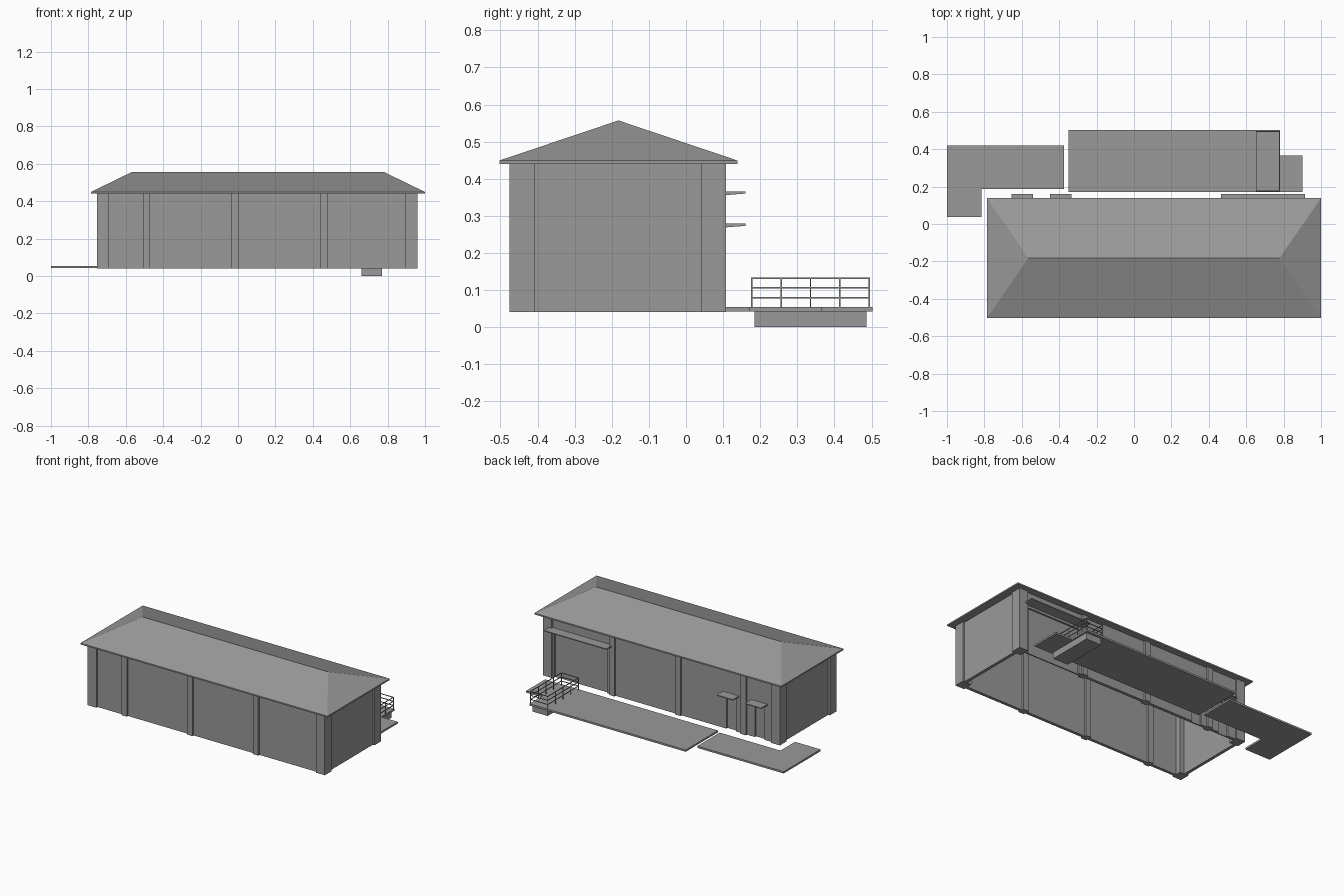
import bpy, bmesh
from mathutils import Vector

cube = bpy.data.objects.get("Cube")
if cube:
    bpy.data.objects.remove(cube)

grey = bpy.data.materials.new("warm_grey")
grey.use_nodes = True
tone = (0.32, 0.32, 0.32, 1)
grey.diffuse_color = tone
grey.node_tree.nodes["Principled BSDF"].inputs["Base Color"].default_value = tone


def finish(name, bm):
    bmesh.ops.recalc_face_normals(bm, faces=bm.faces)
    mesh = bpy.data.meshes.new(name)
    bm.to_mesh(mesh)
    bm.free()
    mesh.materials.append(grey)
    obj = bpy.data.objects.new(name, mesh)
    bpy.context.collection.objects.link(obj)
    return obj


def add_box(bm, xs, ys, zs):
    verts = bmesh.ops.create_cube(bm, size=1)["verts"]
    for v in verts:
        v.co = Vector([(r[0] + r[1]) / 2 + c * (r[1] - r[0])
                       for r, c in zip((xs, ys, zs), v.co)])
    return verts


def box(name, xs, ys, zs):
    bm = bmesh.new()
    add_box(bm, xs, ys, zs)
    return finish(name, bm)


def prism(name, outline, zs):
    bm = bmesh.new()
    face = bm.faces.new([bm.verts.new((x, y, zs[0])) for x, y in outline])
    top = bmesh.ops.extrude_face_region(bm, geom=[face])["geom"]
    bmesh.ops.translate(bm, vec=(0, 0, zs[1] - zs[0]),
                        verts=[g for g in top if isinstance(g, bmesh.types.BMVert)])
    return finish(name, bm)


X0, X1, Y0, Y1 = -0.755, 0.96, -0.475, 0.108
BASE, TOP = 0.041, 0.44
INSET, THICK = 0.012, 0.02
HEIGHT = (BASE, TOP)

# Plain walls, open underneath
box("front_wall", (X0 + 0.03, X1 - 0.03), (Y0 + INSET, Y0 + INSET + THICK), HEIGHT)
box("left_wall", (X1 - INSET - THICK, X1 - INSET), (Y0 + 0.03, Y1 - 0.03), HEIGHT)
box("right_wall", (X0 + INSET, X0 + INSET + THICK), (Y0 + 0.03, Y1 - 0.03), HEIGHT)

# Back wall pieces around recessed doors
back = Y1 - INSET
doors = [("side_door", -0.635, -0.565, 0.255), ("middle_door", -0.43, -0.36, 0.255),
         ("loading_door", 0.50, 0.885, 0.34)]
bm = bmesh.new()
start = X0 + 0.03
for name, a, b, head in doors:
    add_box(bm, (start, a), (back - THICK, back), HEIGHT)
    add_box(bm, (a, b), (back - THICK, back), (head, TOP))
    box(name, (a, b), (back - THICK, back - 0.012), (BASE, head))
    start = b
add_box(bm, (start, X1 - 0.03), (back - THICK, back), HEIGHT)
finish("back_wall", bm)

# Corner posts and wall pilasters
for side, ys in (("front", (Y0, Y0 + 0.068)), ("back", (Y1 - 0.068, Y1))):
    box(side + "_right_corner_post", (X0, X0 + 0.064), ys, HEIGHT)
    box(side + "_left_corner_post", (X1 - 0.064, X1), ys, HEIGHT)
for i, x in enumerate((-0.49, -0.016, 0.46)):
    for side, ys in (("front", (Y0, Y0 + 0.045)), ("back", (Y1 - 0.045, Y1))):
        box(f"{side}_pilaster_{i + 1}", (x - 0.019, x + 0.019), ys, HEIGHT)

# Hip roof with a thin eave slab
EX, EY = (-0.787, 1.0), (-0.503, 0.139)
box("eave_slab", EX, EY, (TOP, 0.449))
bm = bmesh.new()
for v in add_box(bm, EX, EY, (0.449, 0.557)):
    if v.co.z > 0.5:
        v.co.y = -0.182
        v.co.x = -0.565 if v.co.x < 0 else 0.778
bmesh.ops.remove_doubles(bm, verts=bm.verts, dist=0.001)
finish("hip_roof", bm)

# Door canopies, thinner at the outer edge
for name, xs, z in (("side_canopy", (-0.655, -0.54), 0.279),
                    ("middle_canopy", (-0.45, -0.335), 0.279),
                    ("loading_canopy", (0.465, 0.915), 0.366)):
    bm = bmesh.new()
    for v in add_box(bm, xs, (back, 0.16), (z - 0.011, z)):
        if v.co.y > 0.15 and v.co.z < z - 0.005:
            v.co.z += 0.005
    finish(name, bm)

# Ground slabs
SLAB = (0.042, 0.054)
box("loading_dock", (-0.35, 0.78), (0.17, 0.503), SLAB)
box("dock_landing", (0.78, 0.90), (0.17, 0.365), SLAB)
box("dock_footing", (0.66, 0.77), (0.185, 0.487), (0, 0.042))
prism("entrance_slab", [(-1, 0.038), (-0.815, 0.038), (-0.815, 0.188),
                        (-0.375, 0.188), (-0.375, 0.419), (-1, 0.419)], SLAB)

# Railing: posts and three rails around the dock end
R = 0.002
RX, RY = (0.654, 0.778), (0.177, 0.494)
bm = bmesh.new()
for x in RX:
    for i in range(5):
        y = RY[0] + (RY[1] - RY[0]) * i / 4
        add_box(bm, (x - R, x + R), (y - R, y + R), (SLAB[1], 0.132))
for z in (0.079, 0.106, 0.132):
    for x in RX:
        add_box(bm, (x - R, x + R), RY, (z - R, z + R))
    for y in RY:
        add_box(bm, RX, (y - R, y + R), (z - R, z + R))
finish("dock_railing", bm)
